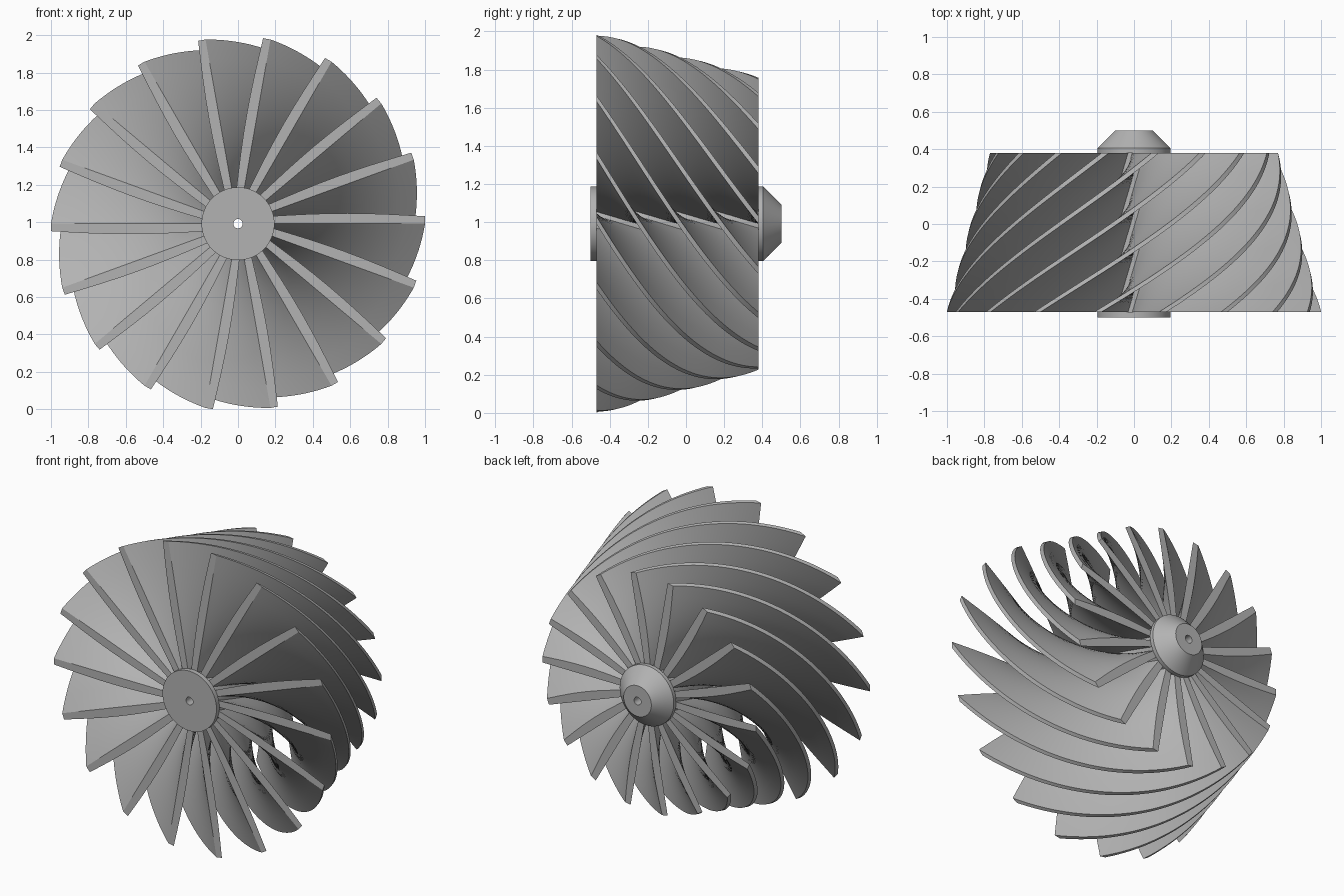
import bpy, bmesh
from math import sin, cos, pi, radians

cube = bpy.data.objects.get("Cube")
if cube:
    bpy.data.objects.remove(cube)

AXIS_Z = 0.992
BLADES = 18
FRONT, BACK = -0.47, 0.38
TWIST = radians(-80)

grey = bpy.data.materials.new("Plain grey")
grey.use_nodes = True
colour = (0.45, 0.45, 0.45, 1)
grey.diffuse_color = colour
grey.node_tree.nodes["Principled BSDF"].inputs["Base Color"].default_value = colour


def finish(bm, name):
    """Turn a bmesh into a smooth mesh with sharp corners."""
    bmesh.ops.recalc_face_normals(bm, faces=bm.faces)
    mesh = bpy.data.meshes.new(name)
    bm.to_mesh(mesh)
    bm.free()
    mesh.materials.append(grey)
    obj = add(name, mesh)
    bpy.ops.object.select_all(action="DESELECT")
    obj.select_set(True)
    bpy.context.view_layer.objects.active = obj
    bpy.ops.object.shade_smooth_by_angle(angle=radians(30))
    return obj


def add(name, mesh):
    obj = bpy.data.objects.new(name, mesh)
    obj.location.z = AXIS_Z
    bpy.context.collection.objects.link(obj)
    return obj


def skin(bm, rings, closed):
    """Join neighbouring rings of vertices with quads."""
    n = len(rings[0])
    pairs = list(zip(rings, rings[1:]))
    if closed:
        pairs.append((rings[-1], rings[0]))
    for a, b in pairs:
        for i in range(n):
            j = (i + 1) % n
            bm.faces.new((a[i], a[j], b[j], b[i]))


# Hub: turned profile with a through bore
def make_hub():
    profile = [(0.025, -0.5), (0.195, -0.5), (0.195, FRONT), (0.185, FRONT),
               (0.185, BACK), (0.195, BACK), (0.195, 0.405),
               (0.1, 0.5), (0.025, 0.5)]
    bm = bmesh.new()
    steps = 64
    rings = []
    for k in range(steps):
        t = 2 * pi * k / steps
        rings.append([bm.verts.new((r * cos(t), y, r * sin(t))) for r, y in profile])
    skin(bm, rings, True)
    return finish(bm, "hub")


# Blade: tapering plate twisted around the axis
def make_blade():
    bm = bmesh.new()
    stations, spans, root = 40, 8, 0.17
    rings = []
    for k in range(stations + 1):
        u = k / stations
        tip = 1 - 0.23 * u
        a = TWIST * u
        y = FRONT + (BACK - FRONT) * u
        lower, upper = [], []
        for s in range(spans + 1):
            f = s / spans
            r = root + (tip - root) * f
            lower.append((r, 0))
            upper.append((r, 0.04 + 0.016 * sin(pi * f)))
        ring = lower + upper[::-1]
        rings.append([bm.verts.new((x * cos(a) - z * sin(a), y, x * sin(a) + z * cos(a)))
                      for x, z in ring])
    skin(bm, rings, False)
    bm.faces.new(rings[0])
    bm.faces.new(rings[-1])
    return finish(bm, "blade_1")


make_hub()
first = make_blade()
for i in range(1, BLADES):
    blade = add(f"blade_{i + 1}", first.data)
    blade.rotation_euler.y = 2 * pi * i / BLADES
